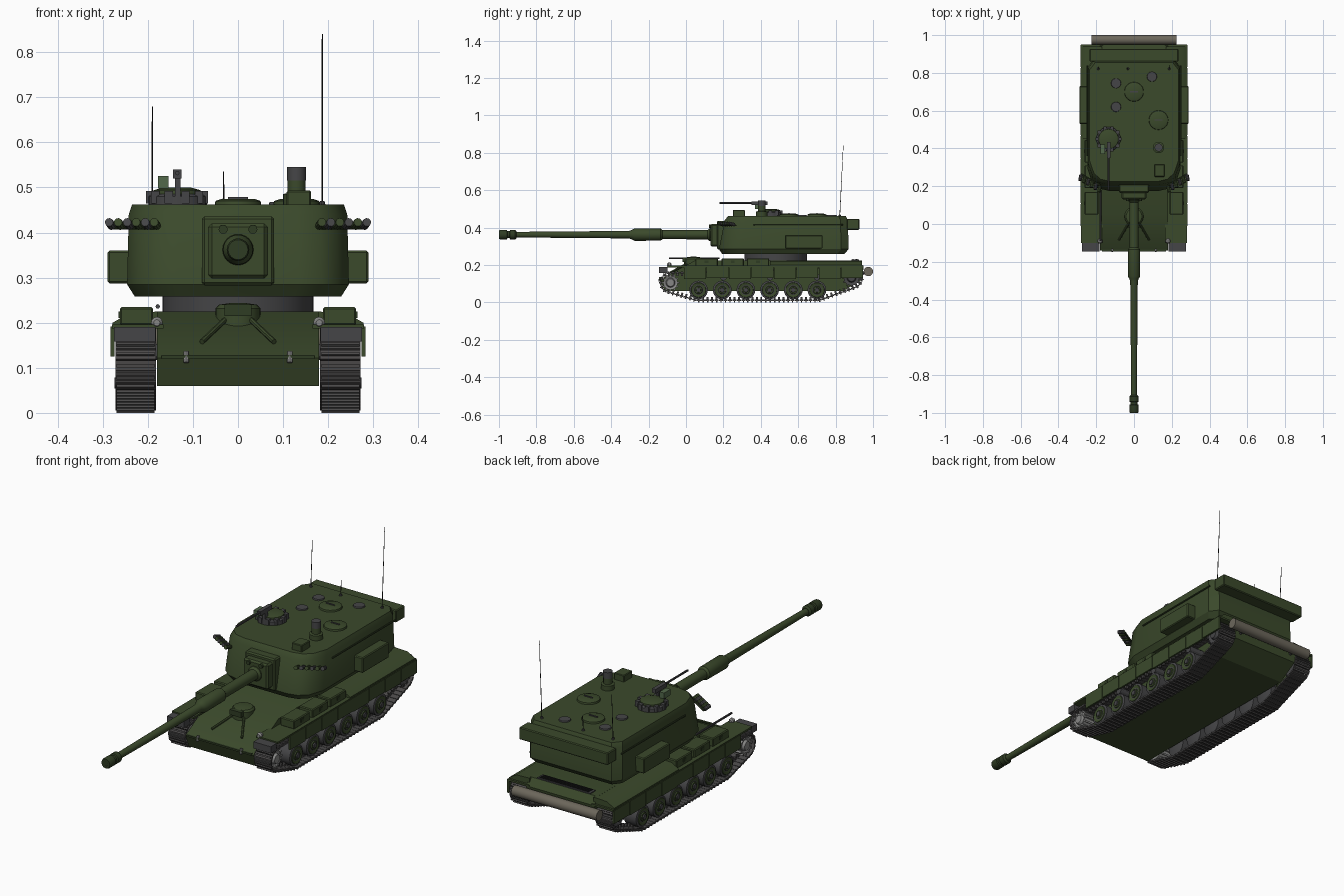
import bpy, bmesh, math
from mathutils import Vector, Matrix

if "Cube" in bpy.data.objects:
    bpy.data.objects.remove(bpy.data.objects["Cube"])


def material(name, r, g, b):
    m = bpy.data.materials.new(name)
    m.diffuse_color = (r, g, b, 1)
    m.use_nodes = True
    m.node_tree.nodes["Principled BSDF"].inputs["Base Color"].default_value = m.diffuse_color
    return m


GREEN = material("olive green", .043, .067, .024)
DEEP = material("dark green", .028, .045, .017)
PALE = material("pale green", .085, .14, .07)
STEEL = material("dark grey steel", .06, .06, .063)
TRACK = material("track grey", .07, .067, .067)
SILVER = material("light grey metal", .24, .24, .235)
WOOD = material("weathered wood", .15, .135, .105)
BLACK = material("near black", .012, .012, .012)


def make(name, bm, mat):
    bmesh.ops.recalc_face_normals(bm, faces=bm.faces)
    me = bpy.data.meshes.new(name)
    bm.to_mesh(me)
    bm.free()
    me.materials.append(mat)
    ob = bpy.data.objects.new(name, me)
    bpy.context.collection.objects.link(ob)
    return ob


def add_box(bm, x0, x1, y0, y1, z0, z1, rot=None):
    c = Matrix.Translation(((x0 + x1) / 2, (y0 + y1) / 2, (z0 + z1) / 2))
    s = Matrix.Diagonal((abs(x1 - x0), y1 - y0, z1 - z0, 1))
    bmesh.ops.create_cube(bm, size=1, matrix=c @ (rot or Matrix()) @ s)


def box(name, mat, *dims, bevel=0):
    bm = bmesh.new()
    add_box(bm, *dims)
    if bevel:
        bmesh.ops.bevel(bm, geom=bm.edges[:], offset=bevel, segments=1, affect='EDGES')
    return make(name, bm, mat)


def add_lathe(bm, profile, origin, axis, n=24):
    """Spin (radius, distance) pairs round an axis through origin."""
    q = Vector((0, 0, 1)).rotation_difference(Vector(axis))
    rings = []
    for r, d in profile:
        rings.append([bm.verts.new(Vector(origin) + q @ Vector(
            (r * math.cos(2 * math.pi * i / n), r * math.sin(2 * math.pi * i / n), d))) for i in range(n)])
    for a, b in zip(rings, rings[1:]):
        for i in range(n):
            bm.faces.new((a[i], a[(i + 1) % n], b[(i + 1) % n], b[i]))
    bm.faces.new(rings[0])
    bm.faces.new(rings[-1])


def lathe(name, mat, profile, origin, axis=(0, 0, 1), n=24):
    bm = bmesh.new()
    add_lathe(bm, profile, origin, axis, n)
    return make(name, bm, mat)


def rod(name, mat, a, b, r, r2=None, n=8):
    d = Vector(b) - Vector(a)
    return lathe(name, mat, [(r, 0), (r2 or r, d.length)], a, d.normalized(), n)


def loft(name, mat, layers):
    bm = bmesh.new()
    rings = [[bm.verts.new(p) for p in ring] for ring in layers]
    for a, b in zip(rings, rings[1:]):
        for i in range(len(a)):
            j = (i + 1) % len(a)
            bm.faces.new((a[i], a[j], b[j], b[i]))
    bm.faces.new(rings[0])
    bm.faces.new(rings[-1])
    return make(name, bm, mat)


# hull
side = [(-.115, .06), (-.14, .122), (.05, .225), (.925, .225), (.95, .19), (.94, .12), (.84, .06)]
loft("hull", GREEN, [[(x, y, z) for y, z in side] for x in (-.18, .18)])
box("nose_ridge", DEEP, -.17, .17, -.145, -.135, .12, .128)
box("engine_grille", STEEL, -.14, .14, .885, .925, .222, .23)
bm = bmesh.new()
for i in range(5):
    add_box(bm, -.13, .13, .889 + i * .007, .892 + i * .007, .229, .233)
make("grille_slats", bm, BLACK)
rod("unditching_log", WOOD, (-.225, .975, .165), (.225, .975, .165), .025, n=16)
for s in (-1, 1):
    rod("log_bracket", STEEL, (s * .15, .93, .15), (s * .15, .972, .165), .008)

# driver hatch and splash guards on the sloping front
lathe("driver_hatch", GREEN, [(.05, -.03), (.05, .01), (.042, .018), (.015, .022)], (0, .04, .222))
box("driver_periscopes", DEEP, -.03, .03, -.02, .0, .215, .24)
for s in (-1, 1):
    rod("splash_guard", GREEN, (s * .025, .01, .21), (s * .08, -.085, .158), .006)
    rod("tow_hook", SILVER, (s * .115, -.143, .112), (s * .115, -.137, .136), .006)
    lathe("headlamp", SILVER, [(.006, -.012), (.012, -.006), (.013, .004), (.007, .012)],
          (s * .18, -.09, .2), (0, -1, 0), 12)
rod("cleaning_rod", STEEL, (-.178, -.09, .236), (-.178, .18, .236), .005)

# fenders, skirts and boxes on both sides
for s in (-1, 1):
    box("fender", GREEN, s * .165, s * .28, -.10, .95, .187, .196)
    flank = [(.17, .19), (.28, .19), (.278, .2), (.24, .222), (.17, .225)]
    loft("rear_flank", GREEN, [[(s * x, y, z) for x, z in flank] for y in (.45, .94)])
    box("front_flap", STEEL, s * .183, s * .275, -.145, -.10, .158, .19)
    for i in range(8):
        y = -.01 + i * .12
        box("skirt_panel", GREEN, s * .274, s * .283, y, y + .117, .125 + .004 * (i % 2), .192)
    for y in (.05, .19, .325):
        box("stowage_box", GREEN, s * .188, s * .262, y, y + .12, .194, .235, bevel=.004)
        box("box_latch", DEEP, s * .262, s * .265, y + .05, y + .07, .21, .225)

# running gear: circles (y, z, radius) that the track wraps
wheels = [(.067 + i * .1266, .066, .05) for i in range(6)]
ends = [(-.083, .105, .046), (.885, .132, .05)]


def hull_path(circles):
    pts = sorted((y + r * math.cos(a * math.pi / 32), z + r * math.sin(a * math.pi / 32))
                 for y, z, r in circles for a in range(64))

    def half(seq):
        out = []
        for p in seq:
            while len(out) > 1 and ((out[-1][0] - out[-2][0]) * (p[1] - out[-2][1])
                                    - (out[-1][1] - out[-2][1]) * (p[0] - out[-2][0])) <= 0:
                out.pop()
            out.append(p)
        return out[:-1]
    return [Vector(p) for p in half(pts) + half(pts[::-1])]


path = hull_path([(y, z, r + .006) for y, z, r in wheels + ends])
segs = list(zip(path, path[1:] + path[:1]))
total = sum((b - a).length for a, b in segs)
count = round(total / .024)
for s in (-1, 1):
    bm = bmesh.new()
    for k in range(count):
        d = k * total / count
        for a, b in segs:
            if d <= (b - a).length:
                break
            d -= (b - a).length
        t = (b - a).normalized()
        p = a + t * d
        m = Matrix.Translation((s * .227, p.x, p.y)) @ Matrix.Rotation(math.atan2(t.y, t.x), 4, 'X')
        for w, l, h, off in ((.09, .022, .008, 0), (.084, .007, .008, -.006), (.012, .01, .016, .01)):
            bmesh.ops.create_cube(bm, size=1, matrix=m @ Matrix.Translation((0, 0, off)) @ Matrix.Diagonal((w, l, h, 1)))
    make("track", bm, TRACK)
    for y, z, r in wheels:
        lathe("tyre", STEEL, [(r - .006, 0), (r, .003), (r, .067), (r - .008, .07)], (s * .194, y, z), (s, 0, 0))
        lathe("wheel_disc", GREEN, [(r - .009, 0), (r - .011, .005), (.022, .001), (.02, .007)],
              (s * .262, y, z), (s, 0, 0))
        lathe("wheel_hub", STEEL, [(.014, 0), (.012, .008)], (s * .266, y, z), (s, 0, 0), 12)
    for y, z, r in ends:
        bm = bmesh.new()
        add_lathe(bm, [(r - .008, 0), (r - .008, .06), (.025, .054), (.02, .066)], (s * .2, y, z), (s, 0, 0))
        for k in range(12):
            a = k * math.pi / 6
            c = Vector((s * .235, y + (r - .006) * math.cos(a), z + (r - .006) * math.sin(a)))
            bmesh.ops.create_cube(bm, size=1, matrix=Matrix.Translation(c) @ Matrix.Rotation(a, 4, 'X')
                                  @ Matrix.Diagonal((.05, .014, .008, 1)))
        make("end_wheel", bm, SILVER if y < 0 else STEEL)
    for y in (.2, .45, .7):
        rod("return_roller", STEEL, (s * .18, y, .135), (s * .26, y, .135), .018, n=12)

# turret
lathe("turret_ring", STEEL, [(.168, 0), (.168, .045)], (0, .48, .22), n=40)
half = [(.135, .18), (.185, .192), (.222, .225), (.246, .295), (.246, .83), (.215, .87)]
outline = half + [(-x, y) for x, y in half[::-1]]


def ring(z, k, lean):
    return [(x * k, .525 + (y - .525) * k + (lean if y < .3 else 0), z) for x, y in outline]


loft("turret", GREEN, [ring(.258, .93, -.01), ring(.285, 1, -.004), ring(.44, .985, .022), ring(.462, .955, .03)])
box("rear_bin", GREEN, -.235, .235, .86, .927, .388, .447, bevel=.004)
for s in (-1, 1):
    box("side_bin", GREEN, s * .235, s * .289, .53, .73, .287, .36, bevel=.004)
    rod("side_rail", DEEP, (s * .248, .36, .415), (s * .248, .84, .415), .004)
    # smoke launchers along the front corner
    for i in range(6):
        t = i / 5
        p = Vector((s * (.18 + .1 * t), .2 + .06 * t, .415))
        rod("smoke_launcher", STEEL if i % 2 else GREEN, p, p + Vector((s * .006, -.03, .008)), .0095, n=10)
    rod("launcher_bar", DEEP, (s * .18, .205, .412), (s * .28, .265, .412), .005)

# gun
box("mantlet_frame", GREEN, -.08, .08, .165, .22, .283, .436, bevel=.006)
box("mantlet", GREEN, -.066, .066, .13, .18, .298, .42, bevel=.008)
for x in (-.033, .033):
    rod("mantlet_bolt", DEEP, (x, .122, .407), (x, .15, .407), .01, n=12)
lathe("barrel", GREEN, [(.036, 0), (.034, .03), (.025, .04), (.024, .28), (.032, .29), (.033, .43), (.025, .445),
                        (.02, .46), (.015, 1.06)], (0, .155, .362), (0, -1, 0))
lathe("muzzle_brake", DEEP, [(.017, 0), (.025, .008), (.025, .035), (.019, .038), (.019, .05), (.025, .053),
                             (.025, .088), (.022, .095)], (0, -.905, .362), (0, -1, 0))
lathe("muzzle_bore", BLACK, [(.012, 0), (.012, .003)], (0, -.997, .362), (0, -1, 0), 16)

# commander cupola with vision blocks and machine gun
C = (-.135, .45)
lathe("cupola_ring", STEEL, [(.064, 0), (.064, .02), (.056, .026)], (*C, .46), n=28)
lathe("cupola_lid", GREEN, [(.054, 0), (.052, .012), (.03, .018)], (*C, .482), n=28)
bm = bmesh.new()
for k in range(10):
    a = k * math.pi / 5
    add_box(bm, C[0] + .06 * math.cos(a) - .009, C[0] + .06 * math.cos(a) + .009,
            C[1] + .06 * math.sin(a) - .009, C[1] + .06 * math.sin(a) + .009, .465, .492)
make("vision_blocks", bm, STEEL)
box("gun_mount", STEEL, -.14, -.128, .385, .41, .48, .525)
box("gun_receiver", STEEL, -.144, -.125, .35, .435, .52, .54)
rod("gun_barrel", STEEL, (-.135, .18, .532), (-.135, .36, .532), .005)
box("ammo_box", PALE, -.178, -.154, .37, .42, .498, .526)

# roof fittings
box("sight_box", GREEN, .108, .162, .25, .315, .455, .493, bevel=.003)
lathe("sight_mast", GREEN, [(.03, 0), (.03, .025), (.02, .028), (.02, .055)], (.13, .405, .46))
lathe("sight_head", STEEL, [(.021, 0), (.021, .03)], (.13, .405, .515))
for x, y in ((.13, .55), (0, .70)):
    lathe("roof_hatch", GREEN, [(.052, 0), (.05, .01), (.035, .015)], (x, y, .46))
    box("hatch_handle", STEEL, x - .022, x + .022, y - .003, y + .003, .472, .479)
for x, y in ((-.095, .745), (.095, .78), (-.095, .62)):
    lathe("roof_vent", STEEL, [(.027, 0), (.025, .008)], (x, y, .46))
for x, top in ((-.19, .68), (.187, .84), (-.032, .535)):
    lathe("aerial_base", STEEL, [(.008, 0), (.005, .012)], (x, .822, .458), n=10)
    rod("aerial", BLACK, (x, .822, .46), (x, .822 + (top - .46) * .05, top), .002, .0012, n=6)

# smooth curved parts, keep edges sharp
bpy.ops.object.select_all(action='SELECT')
bpy.context.view_layer.objects.active = bpy.data.objects["hull"]
bpy.ops.object.shade_smooth_by_angle(angle=math.radians(30))
